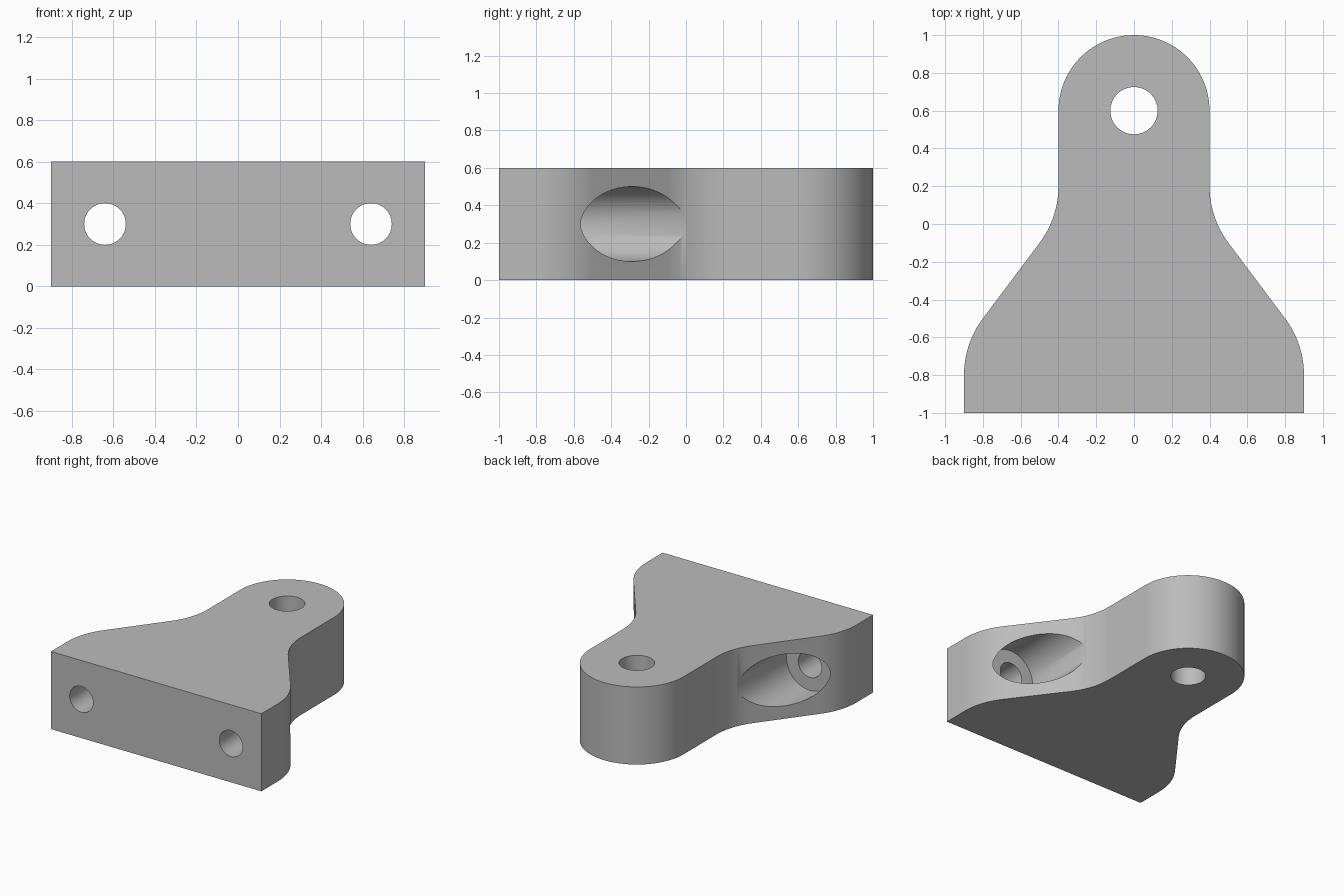
import bpy, bmesh, math
from mathutils import Vector

if "Cube" in bpy.data.objects:
    bpy.data.objects.remove(bpy.data.objects["Cube"])

HEIGHT = 0.6


def arc(cx, cy, r, start, end, steps):
    """Points on an arc, angles in degrees."""
    angles = [math.radians(start + (end - start) * i / steps) for i in range(steps + 1)]
    return [(cx + r * math.cos(a), cy + r * math.sin(a)) for a in angles]


def cylinder(name, r, start, end):
    """Round cutter running from start to end."""
    start, end = Vector(start), Vector(end)
    axis = end - start
    bpy.ops.mesh.primitive_cylinder_add(
        vertices=64, radius=r, depth=axis.length, location=(start + end) / 2,
        rotation=axis.to_track_quat("Z", "Y").to_euler())
    ob = bpy.context.object
    ob.name = name
    ob.hide_render = True
    return ob


# Material
grey = bpy.data.materials.new("plain grey")
grey.use_nodes = True
colour = (0.5, 0.5, 0.5, 1)
grey.diffuse_color = colour
grey.node_tree.nodes["Principled BSDF"].inputs["Base Color"].default_value = colour

# Half outline: base corner, outer shoulder, neck fillet, rounded tip
lean = math.degrees(math.atan2(3, 4))
half = [(0.9, -1.0)]
half += arc(0.4, -0.8, 0.5, 0, lean, 16)
half += arc(0.9, 0.2, 0.5, 180 + lean, 180, 16)
half += arc(0, 0.6, 0.4, 0, 90, 24)
outline = half + [(-x, y) for x, y in reversed(half[:-1])]

# Bracket body
bm = bmesh.new()
face = bm.faces.new([bm.verts.new((x, y, 0)) for x, y in outline])
top = bmesh.ops.extrude_face_region(bm, geom=[face])["geom"]
bmesh.ops.translate(bm, vec=(0, 0, HEIGHT),
                    verts=[v for v in top if isinstance(v, bmesh.types.BMVert)])
bmesh.ops.recalc_face_normals(bm, faces=bm.faces)
mesh = bpy.data.meshes.new("bracket_body")
bm.to_mesh(mesh)
bm.free()
body = bpy.data.objects.new("bracket_body", mesh)
bpy.context.collection.objects.link(body)
mesh.materials.append(grey)

# Pin hole, then a bolt hole and a counterbore on each side
mid = HEIGHT / 2
cutters = [cylinder("pin_hole_cutter", 0.125, (0, 0.6, -0.1), (0, 0.6, HEIGHT + 0.1))]
for side, x in (("left", 0.64), ("right", -0.64)):
    cutters.append(cylinder(side + "_bolt_hole_cutter", 0.1, (x, -1.1, mid), (x, -0.4, mid)))
    cutters.append(cylinder(side + "_counterbore_cutter", 0.2, (x, -0.6, mid), (x, 0.4, mid)))

for cutter in cutters:
    cut = body.modifiers.new(cutter.name, "BOOLEAN")
    cut.operation = "DIFFERENCE"
    cut.solver = "EXACT"
    cut.object = cutter

# Apply the cuts and drop the cutters
bpy.ops.object.select_all(action="DESELECT")
body.select_set(True)
bpy.context.view_layer.objects.active = body
for cutter in cutters:
    bpy.ops.object.modifier_apply(modifier=cutter.name)
    bpy.data.objects.remove(cutter)

# One colour throughout, smooth curves with sharp rims
body.data.materials.clear()
body.data.materials.append(grey)
bpy.ops.object.shade_smooth_by_angle(angle=math.radians(30))
